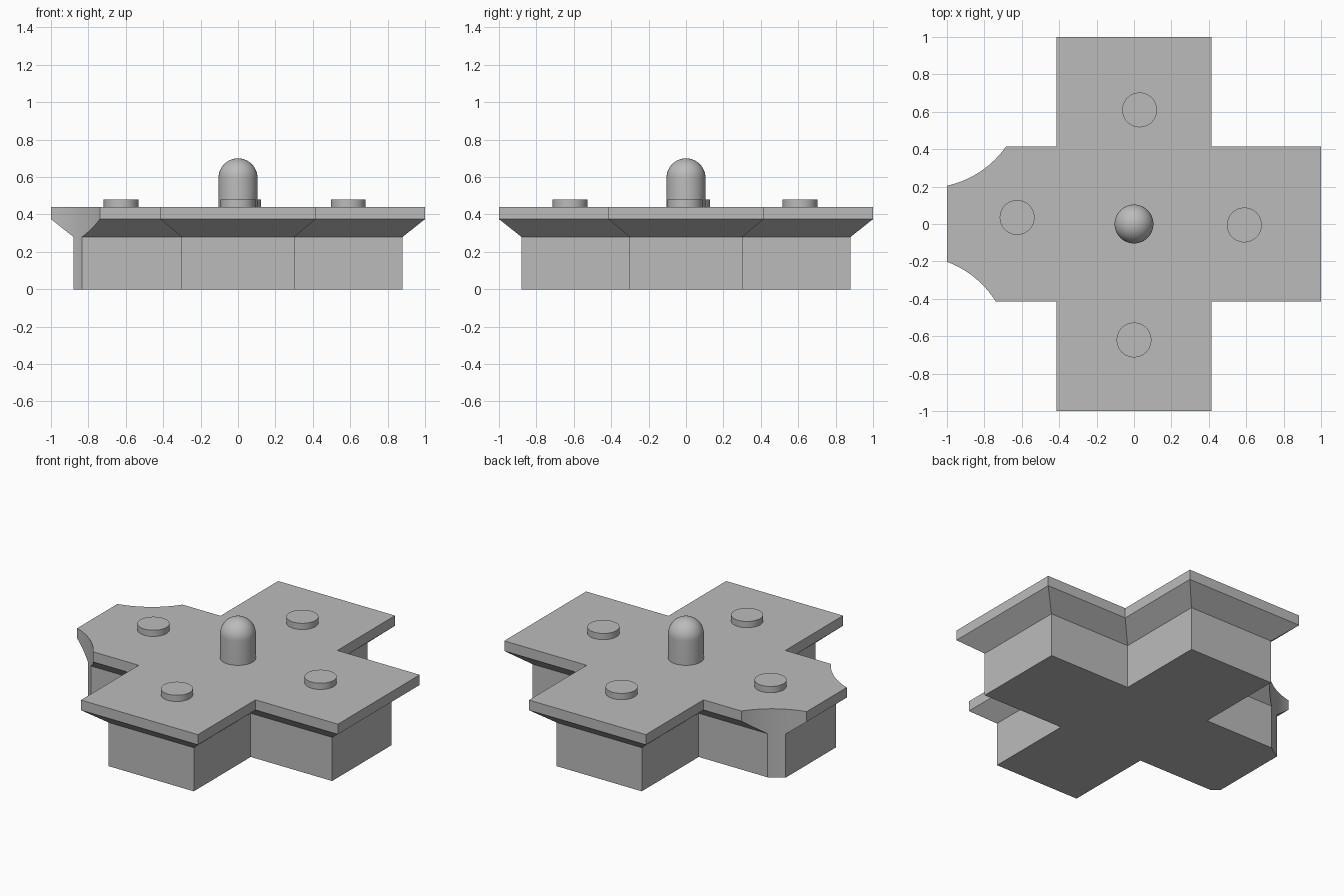
import bpy, bmesh, math
from mathutils import Matrix, Vector

if "Cube" in bpy.data.objects:
    bpy.data.objects.remove(bpy.data.objects["Cube"])

grey = bpy.data.materials.new("plain grey")
grey.use_nodes = True
colour = (0.5, 0.5, 0.5, 1)
grey.diffuse_color = colour
grey.node_tree.nodes["Principled BSDF"].inputs["Base Color"].default_value = colour


def make(name, bm):
    bmesh.ops.recalc_face_normals(bm, faces=bm.faces)
    mesh = bpy.data.meshes.new(name)
    bm.to_mesh(mesh)
    bm.free()
    mesh.materials.append(grey)
    obj = bpy.data.objects.new(name, mesh)
    bpy.context.collection.objects.link(obj)
    return obj


def smooth(obj):
    bpy.ops.object.select_all(action="DESELECT")
    obj.select_set(True)
    bpy.context.view_layer.objects.active = obj
    bpy.ops.object.shade_smooth_by_angle(angle=math.radians(30))


def cylinder(name, x, y, z0, z1, radius, segments=64):
    bm = bmesh.new()
    bmesh.ops.create_cone(bm, cap_ends=True, segments=segments,
                          radius1=radius, radius2=radius, depth=z1 - z0,
                          matrix=Matrix.Translation((x, y, (z0 + z1) / 2)))
    return make(name, bm)


def cross_ring(bm, length, half, z):
    # One quarter of the cross outline, turned four times
    quarter = [(length, -half), (length, half), (half, half)]
    return [bm.verts.new(Matrix.Rotation(q * math.pi / 2, 3, "Z") @ Vector((x, y, z)))
            for q in range(4) for x, y in quarter]


# Cross-shaped base with a flared rim under a flat top slab
bm = bmesh.new()
rings = [cross_ring(bm, *row) for row in
         [(0.88, 0.302, 0), (0.88, 0.302, 0.28), (1, 0.415, 0.375), (1, 0.415, 0.44)]]
for low, high in zip(rings, rings[1:]):
    for i in range(12):
        j = (i + 1) % 12
        bm.faces.new((low[i], low[j], high[j], high[i]))
bm.faces.new(rings[0][::-1])
bm.faces.new(rings[-1])
base = make("cross_base", bm)

# Round scoops out of the two corners of the right arm
for name, x, y in [("front_scoop", -1.18, -0.69), ("back_scoop", -1.11, 0.713)]:
    cutter = cylinder(name, x, y, -0.2, 0.8, 0.52, 128)
    cutter.hide_render = True
    cutter.hide_viewport = True
    cut = base.modifiers.new(name, "BOOLEAN")
    cut.operation = "DIFFERENCE"
    cut.solver = "EXACT"
    cut.object = cutter

# Apply the cuts and drop the cutters
graph = bpy.context.evaluated_depsgraph_get()
base.data = bpy.data.meshes.new_from_object(base.evaluated_get(graph))
for cut in list(base.modifiers):
    cutter = cut.object
    base.modifiers.remove(cut)
    bpy.data.objects.remove(cutter)
smooth(base)

# Low round studs, one on each arm
for name, x, y in [("back_stud", 0.03, 0.61), ("right_stud", -0.625, 0.035),
                   ("front_stud", 0, -0.62), ("left_stud", 0.59, -0.005)]:
    smooth(cylinder(name, x, y, 0.435, 0.48, 0.093))

# Domed centre peg, turned from a half profile
radius, shoulder = 0.104, 0.596
bm = bmesh.new()
profile = [(0, 0.435), (radius, 0.435)]
profile += [(radius * math.cos(a), shoulder + radius * math.sin(a))
            for a in (math.pi / 2 * k / 16 for k in range(17))]
verts = [bm.verts.new((x, 0, z)) for x, z in profile]
edges = [bm.edges.new(pair) for pair in zip(verts, verts[1:])]
bmesh.ops.spin(bm, geom=verts + edges, cent=(0, 0, 0), axis=(0, 0, 1),
               angle=math.tau, steps=64)
bmesh.ops.remove_doubles(bm, verts=bm.verts, dist=0.0001)
smooth(make("centre_peg", bm))
